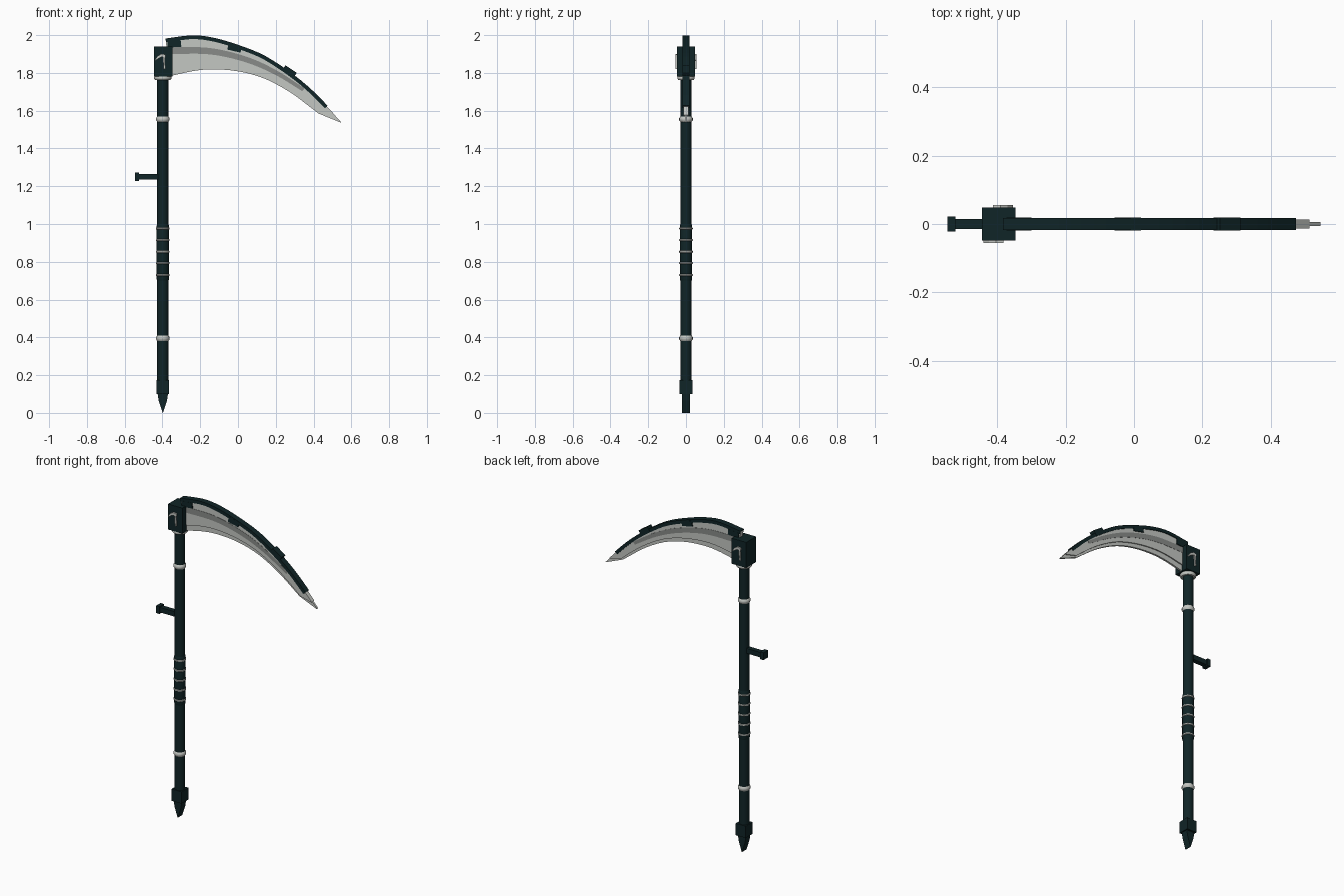
import bpy, bmesh, math
from mathutils import Vector

if "Cube" in bpy.data.objects:
    bpy.data.objects.remove(bpy.data.objects["Cube"])

def material(name, rgb):
    m = bpy.data.materials.new(name)
    m.diffuse_color = (*rgb, 1)
    m.use_nodes = True
    m.node_tree.nodes["Principled BSDF"].inputs["Base Color"].default_value = m.diffuse_color
    return m

DARK = material("dark teal", (0.005, 0.018, 0.020))
STEEL = material("pale steel", (0.55, 0.57, 0.54))
GREY = material("grey steel", (0.25, 0.26, 0.25))
SX = -0.398  # shaft axis

def finish(name, bm, mat, smooth=False):
    bmesh.ops.recalc_face_normals(bm, faces=bm.faces)
    me = bpy.data.meshes.new(name)
    bm.to_mesh(me)
    bm.free()
    me.materials.append(mat)
    ob = bpy.data.objects.new(name, me)
    bpy.context.collection.objects.link(ob)
    if smooth:
        bpy.context.view_layer.objects.active = ob
        ob.select_set(True)
        bpy.ops.object.shade_smooth_by_angle(angle=math.radians(40))
        ob.select_set(False)
    return ob

def box(name, x0, x1, hy, z0, z1, mat, angle=0):
    bm = bmesh.new()
    bmesh.ops.create_cube(bm, size=1)
    for v in bm.verts:
        v.co = Vector((v.co.x * (x1 - x0), v.co.y * 2 * hy, v.co.z * (z1 - z0)))
    ob = finish(name, bm, mat)
    ob.location = ((x0 + x1) / 2, 0, (z0 + z1) / 2)
    ob.rotation_euler.y = angle
    return ob

def lathe(name, profile, mat, n=16):
    """Revolve (radius, z) points round the shaft axis."""
    bm = bmesh.new()
    rings = [[bm.verts.new((SX + r * math.cos(2 * math.pi * i / n), r * math.sin(2 * math.pi * i / n), z))
              for i in range(n)] for r, z in profile]
    for a, b in zip(rings, rings[1:]):
        for i in range(n):
            bm.faces.new((a[i], a[(i + 1) % n], b[(i + 1) % n], b[i]))
    bm.faces.new(rings[0])
    bm.faces.new(rings[-1])
    return finish(name, bm, mat, True)

def curve(pts, n=24):
    """Smooth (x, z) points through the control points."""
    p = [Vector(q) for q in pts]
    p = [2 * p[0] - p[1]] + p + [2 * p[-1] - p[-2]]
    out, segs = [], len(pts) - 1
    for k in range(n + 1):
        u = k / n * segs
        i = min(int(u), segs - 1)
        t = u - i
        a, b, c, d = p[i:i + 4]
        out.append(0.5 * (2 * b + (c - a) * t + (2 * a - 5 * b + 4 * c - d) * t * t + (3 * b - a - 3 * c + d) * t ** 3))
    return out

def strip(name, upper, lower, y0, y1, mat):
    """Flat curved bar between two (x, z) edges."""
    bm = bmesh.new()
    secs = [[bm.verts.new((q[0], y, q[1])) for q, y in ((u, y0), (u, y1), (l, y1), (l, y0))]
            for u, l in zip(upper, lower)]
    for a, b in zip(secs, secs[1:]):
        for i in range(4):
            bm.faces.new((a[i], a[(i + 1) % 4], b[(i + 1) % 4], b[i]))
    bm.faces.new(secs[0])
    bm.faces.new(secs[-1])
    return finish(name, bm, mat)

def inset(pts, d):
    """Shift a left-to-right edge downwards along its normal."""
    out = []
    for i, p in enumerate(pts):
        t = (pts[min(i + 1, len(pts) - 1)] - pts[max(i - 1, 0)]).normalized()
        out.append(p + Vector((t.y, -t.x)) * d)
    return out

# Shaft, grip and rings
lathe("shaft", [(0.03, 0.12), (0.03, 1.79)], DARK)
lathe("grip", [(0.03, 0.70), (0.033, 0.71), (0.033, 0.99), (0.03, 1.0)], DARK)

def ring(name, z, r, h):
    lathe(name, [(0.02, z - h), (r - 0.006, z - h), (r, z - h * 0.4), (r, z + h * 0.4),
                 (r - 0.006, z + h), (0.02, z + h)], STEEL)

for i, z in enumerate((0.395, 1.555)):
    ring(f"shaft_ring_{i}", z, 0.036, 0.014)
for i, z in enumerate((0.73, 0.793, 0.853, 0.915, 0.976)):
    ring(f"grip_ring_{i}", z, 0.036, 0.008)
ring("head_collar", 1.774, 0.046, 0.012)

# Foot block and wedge spike
box("foot_block", SX - 0.034, SX + 0.034, 0.034, 0.1, 0.173, DARK)
strip("foot_spike", [(SX - 0.028, 0.105), (SX - 0.022, 0.065), (SX - 0.001, 0)],
      [(SX + 0.028, 0.105), (SX + 0.022, 0.065), (SX + 0.001, 0)], -0.022, 0.022, DARK)

# Side handle
box("side_handle", -0.53, SX, 0.015, 1.235, 1.266, DARK)
box("side_handle_cap", -0.546, -0.523, 0.022, 1.228, 1.273, DARK)

# Head block with a raised hook ornament on both faces
box("head_block", -0.446, -0.347, 0.048, 1.782, 1.94, DARK)
hook_top = [(-0.441, 1.868), (-0.425, 1.89), (-0.405, 1.901), (-0.383, 1.897)]
hook_low = [(-0.439, 1.864), (-0.42, 1.877), (-0.405, 1.884), (-0.384, 1.882)]
for side, name in ((1, "front"), (-1, "back")):
    def turn(pts):
        return [(-0.398 + side * (x + 0.398), z) for x, z in pts]
    strip(f"hook_ornament_{name}", turn(hook_top), turn(hook_low), -side * 0.047, -side * 0.056, STEEL)
    strip(f"hook_stem_{name}", turn([(-0.398, 1.885), (-0.393, 1.82)]), turn([(-0.388, 1.885), (-0.384, 1.82)]),
          -side * 0.047, -side * 0.056, STEEL)

# Blade spine
spine = curve([(-0.384, 1.982), (-0.24, 1.999), (-0.124, 1.985), (0.008, 1.946),
               (0.14, 1.892), (0.272, 1.807), (0.378, 1.722), (0.474, 1.627)])
under = inset(spine, 0.02)
strip("blade_spine", spine, under, -0.018, 0.018, DARK)

# Blade: thin cutting edge and thicker body
edge = curve([(-0.36, 1.783), (-0.23, 1.811), (-0.124, 1.819), (0.008, 1.807),
              (0.14, 1.77), (0.272, 1.70), (0.378, 1.622), (0.426, 1.585)])
top = inset(spine, 0.006)
strip("blade_edge", top + [(0.546, 1.539)], edge + [(0.544, 1.537)], -0.006, 0.006, STEEL)
body_low = [t.lerp(e, 0.82) for t, e in zip(top, edge)]
strip("blade_body", top + [(0.514, 1.576)], body_low + [(0.512, 1.572)], -0.013, 0.013, STEEL)

# Grey band along the blade
band_top = curve([(-0.36, 1.936), (-0.15, 1.932), (0.05, 1.884), (0.21, 1.81), (0.352, 1.718)])
band_low = curve([(-0.36, 1.9), (-0.15, 1.898), (0.035, 1.858), (0.193, 1.792), (0.341, 1.703)])
strip("blade_band", band_top, band_low, -0.0145, 0.0145, GREY)

# Clamps
for i, (x, z, deg) in enumerate(((-0.337, 1.953, -4), (-0.018, 1.932, 13), (0.272, 1.806, 34))):
    box(f"blade_clamp_{i}", x - 0.036, x + 0.036, 0.019, z - 0.017, z + 0.017, DARK, math.radians(deg))
